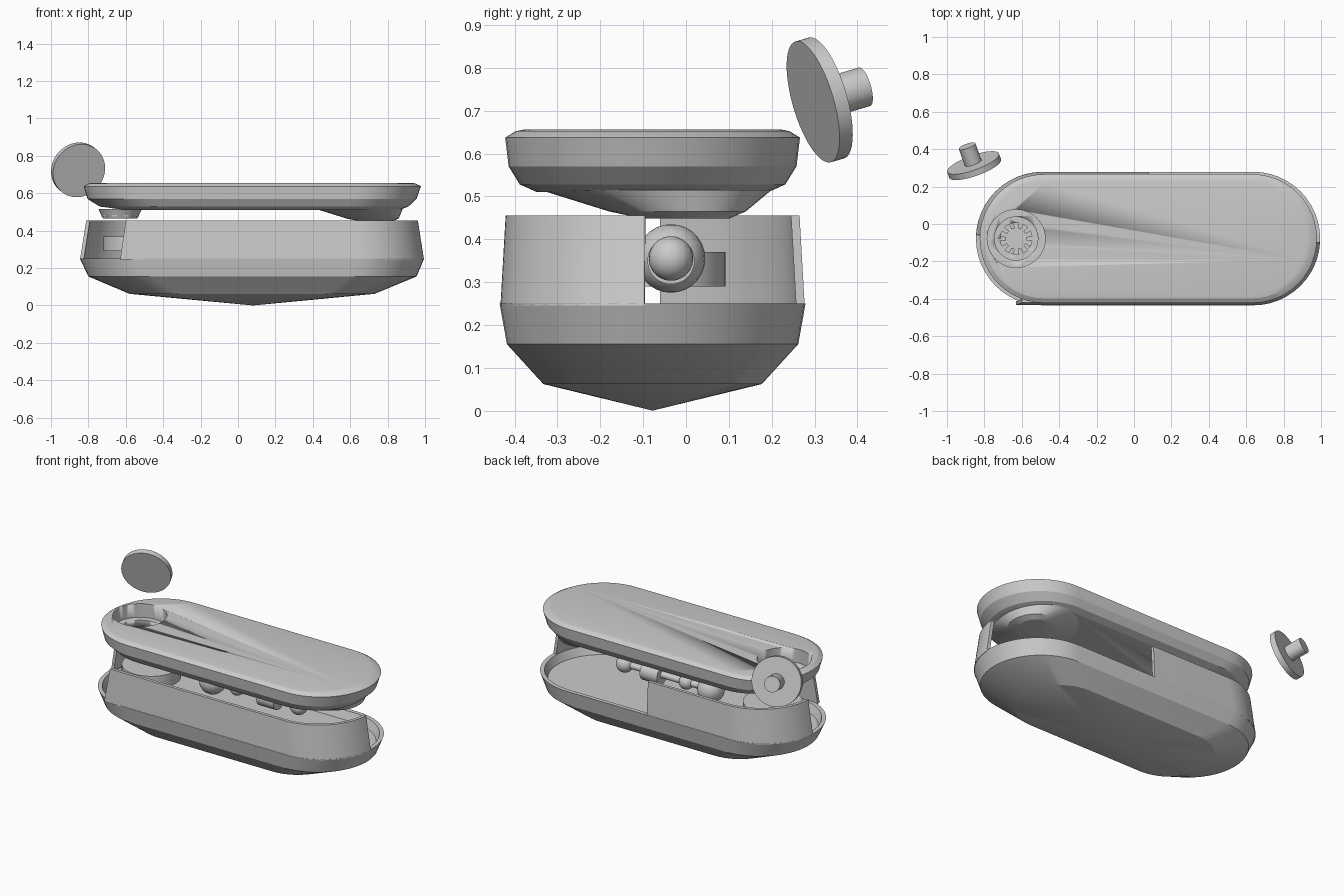
import bpy, bmesh, math
from mathutils import Vector

if "Cube" in bpy.data.objects:
    bpy.data.objects.remove(bpy.data.objects["Cube"])

CY = -0.078   # centre line of the case in y
N = 24        # segments per rounded end


def finish(name, bm, smooth=True):
    bmesh.ops.recalc_face_normals(bm, faces=bm.faces)
    me = bpy.data.meshes.new(name)
    bm.to_mesh(me)
    bm.free()
    ob = bpy.data.objects.new(name, me)
    bpy.context.collection.objects.link(ob)
    if smooth:
        bpy.ops.object.select_all(action='DESELECT')
        ob.select_set(True)
        bpy.context.view_layer.objects.active = ob
        bpy.ops.object.shade_smooth_by_angle(angle=math.radians(20))
    return ob


def stadium(x0, x1, r, z):
    pts = []
    for cx, start in ((x1 - r, -90), (x0 + r, 90)):
        for i in range(N + 1):
            a = math.radians(start + 180 * i / N)
            pts.append((cx + r * math.cos(a), CY + r * math.sin(a), z))
    return pts


def ellipse(cx, cy, rx, ry, z, n=40):
    return [(cx + rx * math.cos(2 * math.pi * i / n),
             cy + ry * math.sin(2 * math.pi * i / n), z) for i in range(n)]


def loft(name, rings, apex=None):
    bm = bmesh.new()
    loops = [[bm.verts.new(p) for p in ring] for ring in rings]
    for a, b in zip(loops, loops[1:]):
        for i in range(len(a)):
            j = (i + 1) % len(a)
            bm.faces.new((a[i], a[j], b[j], b[i]))
    if apex:
        tip = bm.verts.new(apex)
        for i in range(len(loops[0])):
            bm.faces.new((tip, loops[0][i], loops[0][i - 1]))
    else:
        bm.faces.new(loops[0])
    bm.faces.new(loops[-1])
    return finish(name, bm)


def wall(name, flip, x_start, a_end):
    """Leaning thin wall: straight run, then part of one rounded end."""
    def section(level, inset):
        r, x_far = ((0.355, 0.995), (0.343, 0.962))[level]
        if flip:
            x_far = (-0.845, -0.812)[level]
        cx = x_far + r if flip else x_far - r
        base = 90 if flip else -90
        pts = [Vector((x_start[level], CY + (r - inset) * (1 if flip else -1), 0))]
        for i in range(N + 1):
            a = math.radians(base + a_end * i / N)
            pts.append(Vector((cx + (r - inset) * math.cos(a),
                               CY + (r - inset) * math.sin(a), 0)))
        for p in pts:
            p.z = (0.245, 0.455)[level]
        return pts
    bm = bmesh.new()
    cols = [[bm.verts.new(p) for p in section(l, t)]
            for l, t in ((0, 0), (1, 0), (1, 0.02), (0, 0.02))]
    for k in range(4):
        a, b = cols[k], cols[(k + 1) % 4]
        for i in range(N + 1):
            bm.faces.new((a[i], a[i + 1], b[i + 1], b[i]))
    for e in (0, -1):
        bm.faces.new([c[e] for c in cols])
    return finish(name, bm)


def cyl(name, p, axis, r0, r1, depth, n=40):
    bm = bmesh.new()
    bmesh.ops.create_cone(bm, cap_ends=True, segments=n, radius1=r0, radius2=r1, depth=depth)
    ob = finish(name, bm)
    ob.location = p
    ob.rotation_euler = Vector(axis).to_track_quat('Z', 'Y').to_euler()
    return ob


def cut(ob, cutter):
    m = ob.modifiers.new("hole", 'BOOLEAN')
    m.operation = 'DIFFERENCE'
    m.solver = 'EXACT'
    m.object = cutter
    bpy.context.view_layer.objects.active = ob
    bpy.ops.object.modifier_apply(modifier=m.name)
    bpy.data.objects.remove(cutter)


# Lower hull: faceted bottom with a shallow recessed floor
loft("lower_hull", [stadium(-0.58, 0.73, 0.255, 0.062),
                    stadium(-0.80, 0.955, 0.34, 0.155),
                    stadium(-0.845, 0.995, 0.357, 0.25),
                    stadium(-0.82, 0.97, 0.332, 0.25),
                    stadium(-0.80, 0.95, 0.312, 0.20)], apex=(0.08, CY, 0))

# Two side walls with openings at the left front and right back
wall("front_wall", False, (-0.63, -0.60), 87)
wall("back_wall", True, (0.08, 0.08), 87)

# Lid with counterbored hole
lid = loft("lid", [stadium(-0.64, 0.86, 0.27, 0.51),
                   stadium(-0.74, 0.91, 0.31, 0.528),
                   stadium(-0.805, 0.955, 0.336, 0.57),
                   stadium(-0.825, 0.978, 0.344, 0.637),
                   stadium(-0.80, 0.95, 0.32, 0.652),
                   stadium(-0.775, 0.925, 0.30, 0.656)])
HX = -0.63
cut(lid, cyl("cutter", (HX, CY, 0.67), (0, 0, 1), 0.155, 0.155, 0.20))
cut(lid, cyl("cutter", (HX, CY, 0.55), (0, 0, 1), 0.116, 0.116, 0.20))

# Bulge under the lid at the right end
loft("lid_bulge", [ellipse(0.74, 0.0, 0.08, 0.10, 0.448),
                   ellipse(0.72, -0.02, 0.14, 0.16, 0.465),
                   ellipse(0.65, -0.07, 0.23, 0.27, 0.515)])

# Toothed spool socket below the hole
cyl("spool_plate", (HX, CY, 0.472), (0, 0, 1), 0.09, 0.093, 0.014)
ring = cyl("spool_ring", (HX, CY, 0.49), (0, 0, 1), 0.092, 0.116, 0.05)
cut(ring, cyl("cutter", (HX, CY, 0.49), (0, 0, 1), 0.085, 0.085, 0.2))
bm = bmesh.new()
for i in range(10):
    a = 2 * math.pi * i / 10
    d, t = Vector((math.cos(a), math.sin(a), 0)), Vector((-math.sin(a), math.cos(a), 0))
    c = Vector((HX, CY, 0))
    vs = [bm.verts.new(c + d * r + t * w * s + Vector((0, 0, z)))
          for z in (0.475, 0.515) for r, w, s in
          ((0.055, 0.009, -1), (0.10, 0.014, -1), (0.10, 0.014, 1), (0.055, 0.009, 1))]
    bm.faces.new(vs[:4])
    bm.faces.new(vs[4:])
    for k in range(4):
        j = (k + 1) % 4
        bm.faces.new((vs[k], vs[j], vs[4 + j], vs[4 + k]))
finish("spool_teeth", bm, smooth=False)

# Beads and collars inside the case
for i, (x, r) in enumerate(((0.45, 0.052), (0.02, 0.045), (-0.15, 0.08))):
    bm = bmesh.new()
    bmesh.ops.create_uvsphere(bm, u_segments=24, v_segments=14, radius=r)
    finish(f"inner_bead_{i + 1}", bm).location = (x, -0.035, 0.355)
cyl("inner_collar", (0.25, -0.035, 0.35), (1, 0, 0), 0.055, 0.055, 0.12)
cyl("inner_shaft", (0.13, -0.035, 0.355), (1, 0, 0), 0.02, 0.02, 0.62, 20)
cyl("inner_drum", (-0.55, CY, 0.33), (0, 0, 1), 0.17, 0.17, 0.08)

# Loose cap with stem, floating off the back left corner
axis = Vector((-0.33, 0.92, 0.27)).normalized()
cap = Vector((-0.855, 0.312, 0.725))
cyl("cap_disc", cap, axis, 0.147, 0.147, 0.034, 48)
cyl("cap_stem", cap + axis * 0.06, axis, 0.047, 0.047, 0.11, 32)
